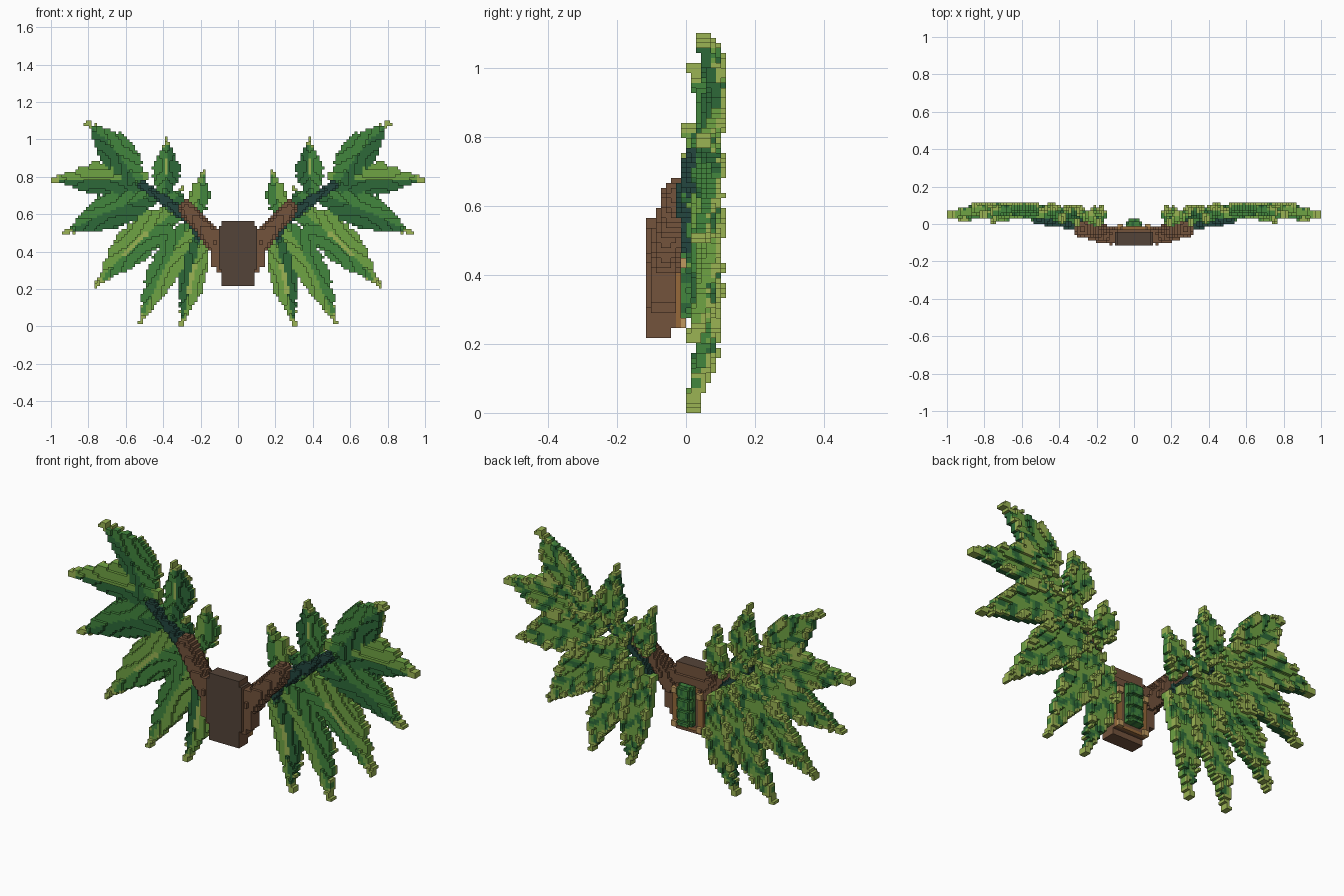
import bpy, bmesh, math, random
from mathutils import Vector

random.seed(4)
if "Cube" in bpy.data.objects:
    bpy.data.objects.remove(bpy.data.objects["Cube"])

V = 2 / 138  # edge length of one small block


# Palette
def linear(hexcode):
    out = []
    for i in (0, 2, 4):
        c = int(hexcode[i:i + 2], 16) / 255
        out.append(c / 12.92 if c <= 0.04045 else ((c + 0.055) / 1.055) ** 2.4)
    return (*out, 1)


PALETTE = {
    "lime": "9BB453", "light_green": "6FA343", "mid_green": "42863D",
    "dark_green": "2D6938", "stem_teal": "23463E", "bark_brown": "73533C",
    "dark_bark": "544438", "ochre_wood": "96693A", "tan_wood": "C09A60",
}
NAMES = list(PALETTE)
MATS = []
for name, code in PALETTE.items():
    m = bpy.data.materials.new(name)
    m.use_nodes = True
    m.diffuse_color = linear(code)
    m.node_tree.nodes["Principled BSDF"].inputs["Base Color"].default_value = linear(code)
    MATS.append(m)

taken = set()


# Turn a set of coloured blocks into one outer skin
def build(name, cells, mirror=True):
    cells = {c: col for c, col in cells.items() if c not in taken and 0 <= c[2] < 76}
    taken.update(cells)
    bm = bmesh.new()
    verts = {}

    def vert(p):
        if p not in verts:
            verts[p] = bm.verts.new([a * V for a in p])
        return verts[p]

    for cell, col in cells.items():
        for axis in range(3):
            u, w = (axis + 1) % 3, (axis + 2) % 3
            for side in (0, 1):
                near = list(cell)
                near[axis] += 2 * side - 1
                if tuple(near) in cells:
                    continue
                quad = []
                for a, b in ((0, 0), (1, 0), (1, 1), (0, 1)):
                    p = list(cell)
                    p[axis] += side
                    p[u] += a
                    p[w] += b
                    quad.append(vert(tuple(p)))
                f = bm.faces.new(quad if side else quad[::-1])
                # dark bark only shows on front and top faces
                shown = col
                if col == "dark_bark" and (axis, side) not in ((1, 0), (2, 1)):
                    shown = "bark_brown"
                f.material_index = NAMES.index(shown)
    mesh = bpy.data.meshes.new(name)
    bm.to_mesh(mesh)
    bm.free()
    for m in MATS:
        mesh.materials.append(m)
    ob = bpy.data.objects.new(name, mesh)
    bpy.context.collection.objects.link(ob)
    if mirror:
        ob.modifiers.new("other_side", 'MIRROR')


def box(cells, xs, ys, zs, col):
    for i in xs:
        for j in ys:
            for k in zs:
                cells[i, j, k] = col


# Rod of blocks between two points
def rod(cells, a, b, radius, col):
    a, b = Vector(a) / V, Vector(b) / V
    r = radius / V
    d = b - a
    lo = [math.floor(min(p, q) - r) for p, q in zip(a, b)]
    hi = [math.ceil(max(p, q) + r) for p, q in zip(a, b)]
    for i in range(lo[0], hi[0]):
        for j in range(lo[1], hi[1]):
            for k in range(lo[2], hi[2]):
                p = Vector((i + .5, j + .5, k + .5))
                t = max(0, min(1, (p - a).dot(d) / d.length_squared))
                if (p - a - d * t).length < r:
                    cells[i, j, k] = col


# Folded leaf: ridge towards the front, edges swept back
def leaf(name, base, tip, half, colours, bend=0.0, y0=0.02, rib=False):
    a, b = Vector(base) / V, Vector(tip) / V
    axis = b - a
    length = axis.length
    perp = Vector((-axis.y, axis.x)) / length
    mid = (a + b) / 2 + perp * bend / V * 2
    path = []
    for n in range(61):
        t = n / 60
        p = a * (1 - t) ** 2 + mid * 2 * t * (1 - t) + b * t * t
        tan = ((mid - a) * (1 - t) + (b - mid) * t).normalized()
        path.append((t, p, tan))
    width = half / V
    reach = math.ceil(width + abs(bend) / V + 2)
    cells = {}
    for i in range(math.floor(min(a.x, b.x)) - reach, min(69, math.ceil(max(a.x, b.x)) + reach)):
        for k in range(math.floor(min(a.y, b.y)) - reach, math.ceil(max(a.y, b.y)) + reach):
            c = Vector((i + .5, k + .5))
            t, p, tan = min(path, key=lambda s: (s[1] - c).length_squared)
            off = c - p
            if abs(off.dot(tan)) > 1:
                continue
            d = tan.x * off.y - tan.y * off.x
            w = width * min(1, .5 + 2.2 * t) * min(1, 1.9 * (1 - t) ** .85)
            w = max(w, .9) + random.uniform(-.4, .4)
            if abs(d) > w:
                continue
            edge = abs(d) / max(w, 1)
            j = round(y0 / V + 2 * math.sin(math.pi * t) - .6 + .28 * abs(d))
            front = colours[0] if d > 0 else colours[1]
            if t > .93 or (t > .85 and edge > .75):
                front = "lime"
            if rib and .3 < t < .65 and abs(d) < .8:
                front = "lime"
            # back: broad green patches, raised lime clumps along the rim
            patch = math.sin(.6 * (t * length - .8 * abs(d)) + (1 if d > 0 else 3))
            back = "light_green" if patch > -.45 else "mid_green"
            if patch < -.8:
                back = "dark_green"
            clump = (patch > .25 and edge > .55) or edge > .9 or t > .9
            cells[i, j, k] = front
            cells[i, j + 1, k] = front
            cells[i, j + 2, k] = "lime" if clump else back
            if clump and patch > .5 and t < .85 and j < 5:
                cells[i, j + 3, k] = "lime"
    build(name, cells)


# Mounting block, narrowed at the corners
block = {}
LOW, HIGH = 15, 39
for k in range(LOW, HIGH):
    hw = 7 - max(0, k - HIGH + 4) // 2 - (1 if k < LOW + 6 else 0)
    for j in range(-8, -3):
        top = k > HIGH - 5
        box(block, range(-hw, hw), (j,), (k,), "dark_bark" if j == -8 or top else "bark_brown")
build("mounting_block", block, False)

# Wooden frame on the back with a dark panel, filled with moss
frame = {}
box(frame, range(-6, 6), (-3,), range(17, 35), "bark_brown")
box(frame, range(-5, 5), (-2,), range(18, 32), "bark_brown")
for x in (-6, -5, 4, 5):
    box(frame, (x,), (-2,), range(17, 31), "ochre_wood")
    for z in (17, 18, 29, 30):
        frame[x, -1, z] = "tan_wood"
box(frame, range(-4, 4), (-2,), (17, 31), "ochre_wood")
build("back_frame", frame, False)
moss = {}
for k in range(19, 33):
    for i in range(-3, 3):
        top = 2 - (1 if i in (-3, 2) else 0) - (k % 4 == 0)
        box(moss, (i,), range(-1, top), (k,), "mid_green" if (k // 2 + i) % 3 else "dark_green")
build("back_moss", moss, False)

# Shoulders, branches and stems
branch = {}
box(branch, range(6, 8), range(-7, -2), range(20, 36), "bark_brown")
box(branch, range(8, 10), range(-7, -2), range(22, 36), "bark_brown")
rod(branch, (.12, -.06, .44), (.17, -.055, .51), .05, "bark_brown")
rod(branch, (.17, -.055, .51), (.275, -.025, .63), .046, "bark_brown")
build("branch", branch)
stem = {}
rod(stem, (.27, -.005, .58), (.40, .01, .68), .03, "stem_teal")
rod(stem, (.40, .01, .68), (.51, .02, .755), .024, "stem_teal")
rod(stem, (.25, .0, .57), (.21, .01, .48), .024, "stem_teal")
build("stem", stem)

# Leaves, fanned from top to bottom
L, M, D = "light_green", "mid_green", "dark_green"
leaf("top_leaf", (.55, .785), (.805, 1.085), .092, (M, D), bend=.02, y0=.03)
leaf("outer_leaf", (.50, .78), (.995, .785), .088, (L, D), bend=.006, y0=.03)
leaf("outer_low_leaf", (.45, .70), (.92, .50), .095, (M, D), bend=.015, y0=.02)
leaf("low_leaf", (.34, .61), (.755, .22), .1, (L, M), bend=.022, y0=.01, rib=True)
leaf("bottom_leaf", (.26, .54), (.52, .025), .082, (M, L), bend=.015, y0=.008)
leaf("inner_bottom_leaf", (.20, .48), (.30, .008), .072, (D, L), bend=0, y0=.004, rib=True)
leaf("upper_leaf", (.385, .725), (.38, .995), .07, (D, M), y0=.01, rib=True)
leaf("inner_upper_leaf", (.225, .60), (.185, .825), .054, (M, L), y0=-.01)
leaf("bud_leaf", (.37, .63), (.30, .735), .05, (D, M), y0=-.01)
